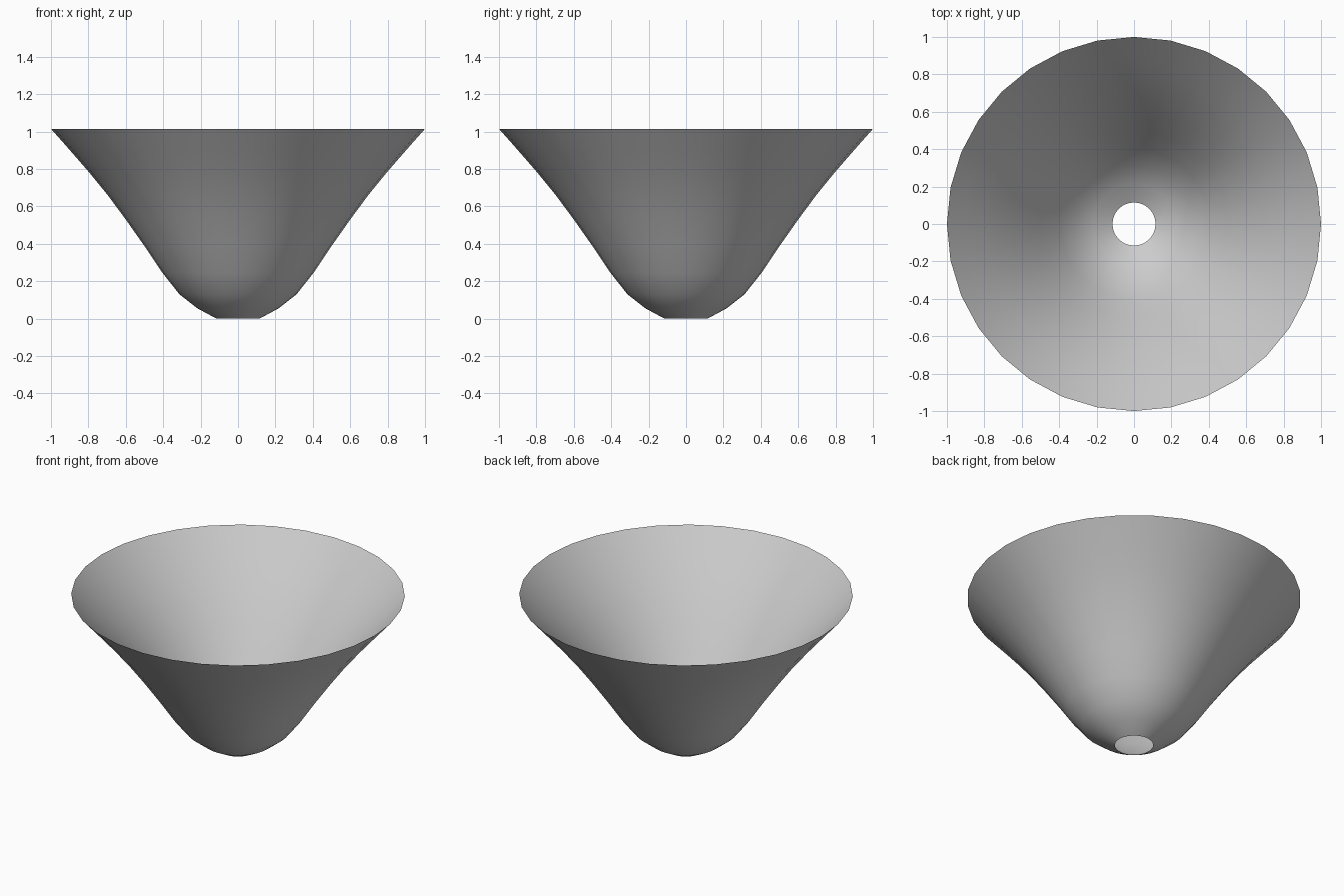
import bpy, bmesh, math

if "Cube" in bpy.data.objects:
    bpy.data.objects.remove(bpy.data.objects["Cube"])

SIDES = 32
# Half profile of the bowl, (radius, height), from the bottom hole to the rim
PROFILE = [(0.115, 0.0), (0.217, 0.055), (0.313, 0.13), (0.404, 0.245),
           (0.50, 0.388), (0.60, 0.53), (0.70, 0.665), (0.80, 0.787),
           (0.90, 0.902), (1.0, 1.015)]

# Thin open funnel: one ring of vertices per profile point
bm = bmesh.new()
rings = []
for r, z in PROFILE:
    rings.append([bm.verts.new((r * math.cos(2 * math.pi * i / SIDES),
                                r * math.sin(2 * math.pi * i / SIDES), z))
                  for i in range(SIDES)])

# Quads between neighbouring rings
for low, high in zip(rings, rings[1:]):
    for i in range(SIDES):
        j = (i + 1) % SIDES
        face = bm.faces.new((low[i], low[j], high[j], high[i]))
        face.smooth = True

mesh = bpy.data.meshes.new("funnel_bowl")
bm.to_mesh(mesh)
bm.free()
bowl = bpy.data.objects.new("funnel_bowl", mesh)
bpy.context.collection.objects.link(bowl)
